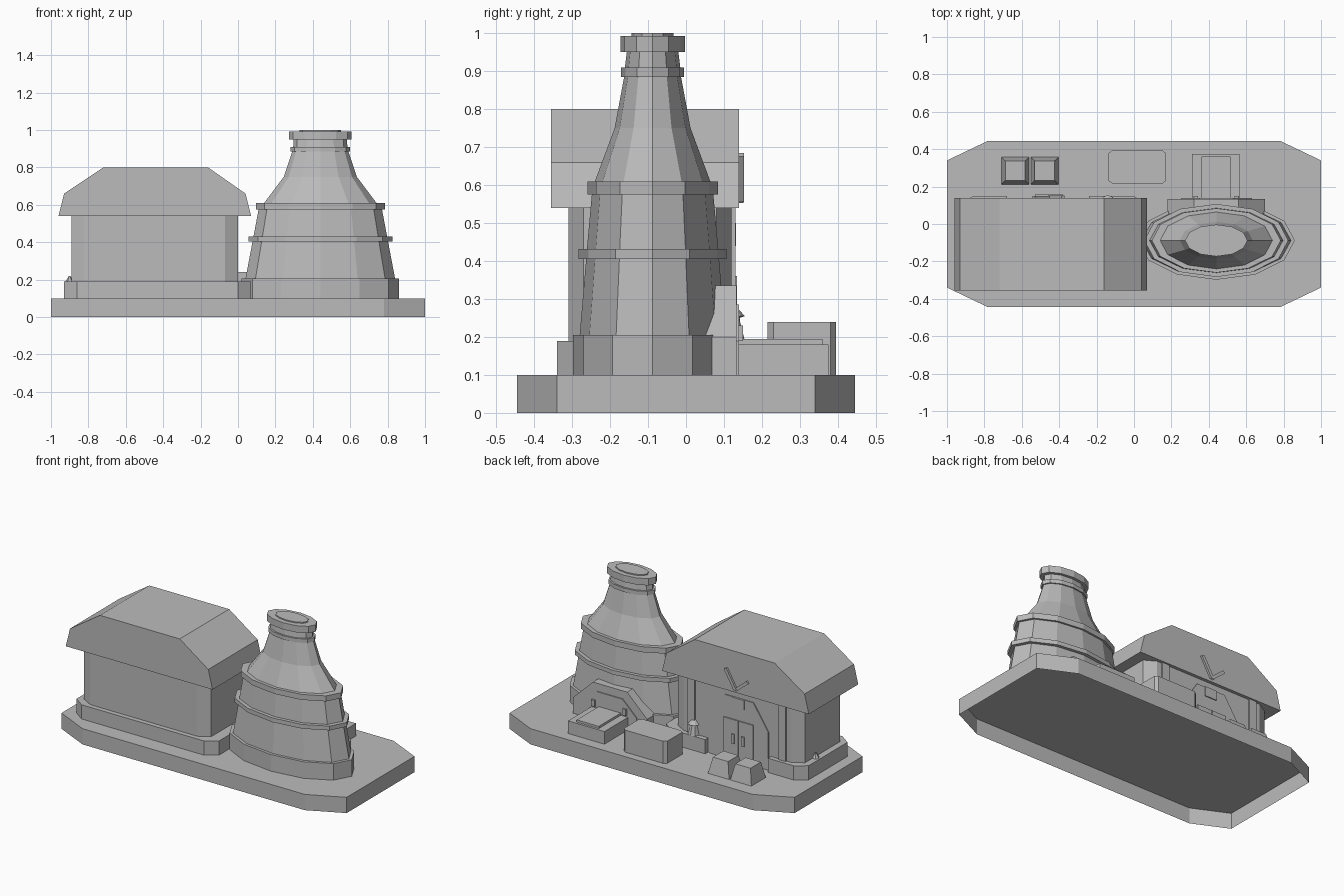
import bpy, bmesh, math
from mathutils import Matrix, Vector

cube = bpy.data.objects.get("Cube")
if cube:
    bpy.data.objects.remove(cube, do_unlink=True)

grey = bpy.data.materials.new("plain grey")
grey.use_nodes = True
grey.diffuse_color = (0.5, 0.5, 0.5, 1)
bsdf = next(n for n in grey.node_tree.nodes if n.type == 'BSDF_PRINCIPLED')
bsdf.inputs["Base Color"].default_value = (0.5, 0.5, 0.5, 1)


def finish(name, bm):
    bmesh.ops.recalc_face_normals(bm, faces=bm.faces[:])
    mesh = bpy.data.meshes.new(name)
    bm.to_mesh(mesh)
    bm.free()
    mesh.materials.append(grey)
    obj = bpy.data.objects.new(name, mesh)
    bpy.context.collection.objects.link(obj)
    return obj


def extrude(name, outline, low, high, axis='z', open_bottom=False):
    """Prism from an (x, y) outline along z, or an (x, z) outline along y."""
    bm = bmesh.new()
    place = (lambda p, h: (p[0], p[1], h)) if axis == 'z' else (lambda p, h: (p[0], h, p[1]))
    a = [bm.verts.new(place(p, low)) for p in outline]
    b = [bm.verts.new(place(p, high)) for p in outline]
    for i in range(len(a)):
        j = (i + 1) % len(a)
        bm.faces.new((a[i], a[j], b[j], b[i]))
    bm.faces.new(b)
    bottom = bm.faces.new(a[::-1])
    bmesh.ops.recalc_face_normals(bm, faces=bm.faces[:])
    if open_bottom:
        bmesh.ops.delete(bm, geom=[bottom], context='FACES_ONLY')
    return finish(name, bm)


def cut_rect(x0, x1, y0, y1, cx, cy):
    return [(x0 + cx, y0), (x1 - cx, y0), (x1, y0 + cy), (x1, y1 - cy),
            (x1 - cx, y1), (x0 + cx, y1), (x0, y1 - cy), (x0, y0 + cy)]


def box(name, x0, x1, y0, y1, z0, z1):
    return extrude(name, [(x0, y0), (x1, y0), (x1, y1), (x0, y1)], z0, z1)


def stack(name, cx, cy, rings, sides=12):
    """Stack of elliptical rings (z, rx, ry) with flat caps."""
    bm = bmesh.new()
    loops = []
    for z, rx, ry in rings:
        angles = [2 * math.pi * k / sides for k in range(sides)]
        loops.append([bm.verts.new((cx + rx * math.cos(t), cy + ry * math.sin(t), z))
                      for t in angles])
    for a, b in zip(loops, loops[1:]):
        for i in range(sides):
            j = (i + 1) % sides
            bm.faces.new((a[i], a[j], b[j], b[i]))
    bm.faces.new(loops[0][::-1])
    bm.faces.new(loops[-1])
    return finish(name, bm)


def arch(x, half, top_half, base, shoulder, top):
    return [(x - half, base), (x + half, base), (x + half, shoulder),
            (x + top_half, top), (x - top_half, top), (x - half, shoulder)]


def bar(name, p, q, width, y0, y1):
    p, q = Vector(p), Vector(q)
    d = (q - p).normalized() * width / 2
    n = Vector((-d.y, d.x))
    extrude(name, [p + n, p - n, q - n, q + n], y0, y1, 'y')


# Hollow ground slab
extrude("base", cut_rect(-1, 1, -0.445, 0.445, 0.22, 0.105), 0, 0.1, open_bottom=True)

# House: plinth with a gap at the door, walls, roof
plinth = [(-0.86, -0.34), (0.0, -0.34), (0.07, -0.29), (0.07, 0.1), (0.0, 0.15),
          (-0.24, 0.15), (-0.24, 0.11), (-0.68, 0.11), (-0.68, 0.15),
          (-0.86, 0.15), (-0.93, 0.1), (-0.93, -0.29)]
extrude("house_plinth", plinth, 0.1, 0.19)
extrude("house_walls", cut_rect(-0.89, 0.0, -0.31, 0.12, 0.07, 0.04), 0.1, 0.56)
roof = [(-0.96, 0.54), (0.07, 0.54), (0.04, 0.66), (-0.16, 0.8), (-0.72, 0.8), (-0.93, 0.66)]
extrude("roof", roof, -0.355, 0.14, 'y')

# Entrance on the back wall
extrude("door_surround", arch(-0.46, 0.205, 0.1, 0.1, 0.34, 0.5), 0.11, 0.126, 'y')
box("door_step", -0.53, -0.38, 0.11, 0.158, 0.1, 0.115)
for side in (-1, 1):
    x = -0.46 + side * 0.053
    box("door_leaf", x - 0.05, x + 0.05, 0.12, 0.134, 0.11, 0.36)
    x = -0.46 + side * 0.035
    box("door_handle", x - 0.01, x + 0.01, 0.13, 0.142, 0.21, 0.27)
    x = -0.445 + side * 0.32
    box("wall_pilaster", x - 0.025, x + 0.025, 0.11, 0.13, 0.19, 0.54)
box("door_plaque", -0.5, -0.415, 0.12, 0.132, 0.44, 0.5)
bar("gable_bar_long", (-0.45, 0.56), (-0.38, 0.68), 0.02, 0.138, 0.153)
bar("gable_bar_short", (-0.45, 0.56), (-0.535, 0.63), 0.02, 0.138, 0.151)

# Bottle-shaped kiln with raised bands
kiln = [(0.1, 0.42, 0.21), (0.205, 0.42, 0.21), (0.205, 0.4, 0.192),
        (0.405, 0.362, 0.175), (0.405, 0.385, 0.195), (0.432, 0.385, 0.195),
        (0.432, 0.357, 0.173), (0.575, 0.33, 0.16), (0.575, 0.345, 0.172),
        (0.61, 0.345, 0.172), (0.61, 0.3, 0.152), (0.75, 0.195, 0.1),
        (0.885, 0.15, 0.075), (0.885, 0.158, 0.083), (0.91, 0.158, 0.083),
        (0.91, 0.145, 0.073), (0.95, 0.142, 0.068), (0.95, 0.167, 0.085),
        (0.993, 0.167, 0.085)]
stack("kiln", 0.44, -0.088, kiln)
stack("kiln_mouth", 0.44, -0.088, [(0.99, 0.11, 0.055), (1.0, 0.11, 0.055)])

# Kiln hearth arch and loading tray
extrude("hearth_arch", arch(0.44, 0.26, 0.12, 0.1, 0.2, 0.335), 0.0, 0.133, 'y')
extrude("hearth_panel", arch(0.44, 0.19, 0.09, 0.1, 0.19, 0.285), 0.12, 0.139, 'y')
box("tray", 0.31, 0.565, 0.1, 0.375, 0.1, 0.18)
box("tray_slab", 0.36, 0.515, 0.12, 0.36, 0.17, 0.194)
for x in (0.33, 0.55):
    box("hearth_hinge", x - 0.012, x + 0.012, 0.13, 0.15, 0.19, 0.23)

# Yard items: chest, tapered blocks, lantern, small cone
extrude("chest", cut_rect(-0.135, 0.17, 0.215, 0.395, 0.02, 0.015), 0.1, 0.24)
for x in (-0.635, -0.478):
    bm = bmesh.new()
    bmesh.ops.create_cube(bm, size=1, matrix=Matrix.Translation((x, 0.285, 0.15))
                          @ Matrix.Diagonal((0.148, 0.145, 0.1, 1)))
    for v in bm.verts:
        if v.co.z > 0.15:
            v.co.x = x + (v.co.x - x) * 0.72
            v.co.y = 0.285 + (v.co.y - 0.285) * 0.72
    finish("tapered_block", bm)
lantern = [(0.19, 0.037, 0.037), (0.25, 0.022, 0.022), (0.255, 0.037, 0.037),
           (0.282, 0.012, 0.012)]
stack("lantern", -0.14, 0.118, lantern, 8)
stack("plinth_cone", -0.9, -0.015, [(0.19, 0.022, 0.022), (0.22, 0.004, 0.004)], 6)
